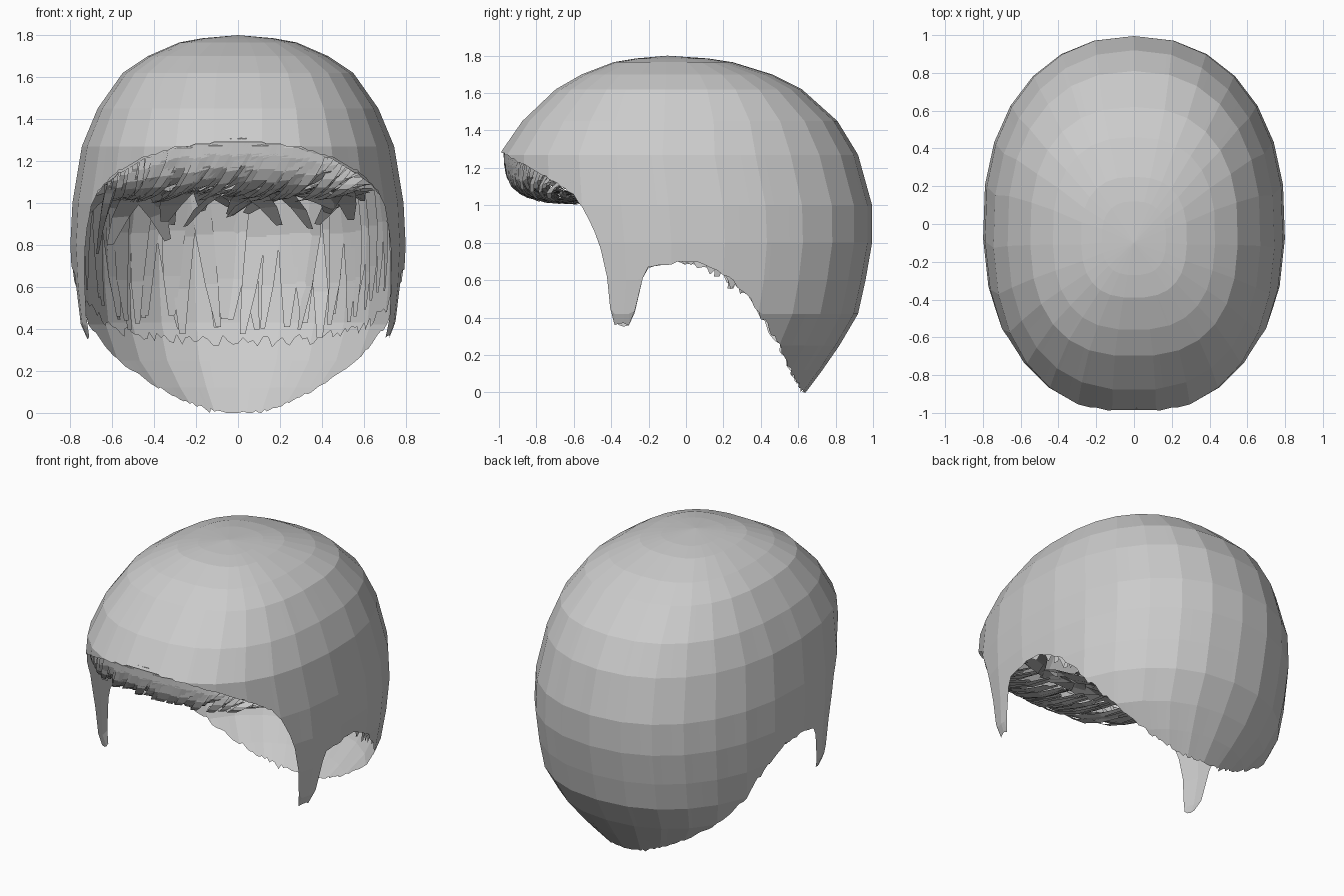
import bpy, bmesh, math, random
from mathutils import Vector

random.seed(4)
if "Cube" in bpy.data.objects:
    bpy.data.objects.remove(bpy.data.objects["Cube"], do_unlink=True)

grey = bpy.data.materials.new("hair_grey")
grey.use_nodes = True
grey.diffuse_color = (0.6, 0.6, 0.6, 1)
grey.node_tree.nodes["Principled BSDF"].inputs["Base Color"].default_value = (0.6, 0.6, 0.6, 1)

# Head sections from the crown down: height, front y, back y, half width
SECTIONS = [(1.8, -.1, -.1, 0), (1.785, -.27, .12, .17), (1.765, -.39, .25, .28),
            (1.7, -.56, .46, .43), (1.62, -.7, .62, .55), (1.45, -.88, .81, .67),
            (1.27, -1.005, .92, .745), (1.0, -1.005, .995, .79), (.8, -.98, .995, .8),
            (.6, -.95, .96, .79), (.42, -.95, .92, .77), (.25, -.9, .82, .7),
            (.12, -.85, .73, .57), (0, -.8, .64, .42)]
# Lower edges as y, z: brow, sideburn, ear notch, nape
HAIRLINE = [(-1, 1.3), (-.9, 1.24), (-.75, 1.16), (-.6, 1.06), (-.56, 1.0), (-.48, .85),
            (-.43, .7), (-.41, .5), (-.39, .38), (-.29, .35), (-.26, .5), (-.22, .67),
            (-.1, .7), (.1, .69), (.25, .6), (.35, .5), (.5, .25), (.63, 0)]
LINER_EDGE = [(-1, 1.3), (-.6, 1.08), (-.5, 1.0), (-.3, .76), (.1, .68), (.3, .55),
              (.6, .4), (.9, .33)]
SIDES, SPLIT = 27, 8


def lerp_table(table, key):
    """Piecewise linear lookup on the first column."""
    rows = sorted(table)
    key = min(max(key, rows[0][0]), rows[-1][0])
    for lo, hi in zip(rows, rows[1:]):
        if key <= hi[0]:
            t = (key - lo[0]) / (hi[0] - lo[0])
            return [a + (b - a) * t for a, b in zip(lo[1:], hi[1:])]


def power(v, e):
    return math.copysign(abs(v) ** e, v)


def head_point(col, z, scale=1.0):
    """Point on the faceted head; col counts fine columns around it."""
    front, back, half = lerp_table(SECTIONS, z)
    mid, depth = (front + back) / 2, (back - front) / 2
    corner, part = divmod(col / SPLIT, 1)
    ends = []
    for k in (corner, corner + 1):
        a = 2 * math.pi * (k + 0.5) / SIDES
        # Squarer at the brow and toward the crown
        e = (0.86 if math.cos(a) > 0 else 0.91) - 0.24 * max(0, z - 1.3)
        ends.append(Vector((half * power(math.sin(a), e), mid - depth * power(math.cos(a), e), z)))
    p = ends[0].lerp(ends[1], part)
    centre = Vector((0, 0, 0.9))
    return centre + (p - centre) * scale


def finish(name, bm):
    bmesh.ops.remove_doubles(bm, verts=bm.verts, dist=0.0005)
    mesh = bpy.data.meshes.new(name)
    bm.to_mesh(mesh)
    bm.free()
    mesh.materials.append(grey)
    obj = bpy.data.objects.new(name, mesh)
    bpy.context.collection.objects.link(obj)


def shell(name, edge, scale, jag):
    """Faceted cap whose columns stop at the given lower edge."""
    bm = bmesh.new()
    grid = []
    for col in range(SIDES * SPLIT):
        stop = 1.7
        while stop > 0.005:
            p = head_point(col, stop, scale)
            if p.z < lerp_table(edge, p.y)[0]:
                break
            stop -= 0.01
        if p.y > -0.5:                           # the brow edge stays clean
            stop = max(0, stop + random.uniform(-jag, jag))
        grid.append([bm.verts.new(head_point(col, max(s[0], stop), scale)) for s in SECTIONS])
    for a, b in zip(grid, grid[1:] + grid[:1]):
        for k in range(len(SECTIONS) - 1):
            bm.faces.new((a[k], a[k + 1], b[k + 1], b[k]))
    bmesh.ops.dissolve_degenerate(bm, dist=0.0005, edges=bm.edges)
    finish(name, bm)


def ribbon(bm, points, side, width):
    """Flat lock of hair, tapered toward its tip."""
    rows = []
    for i, p in enumerate(points):
        w = width * (1 - 0.75 * (i / (len(points) - 1)) ** 2) / 2
        rows.append((bm.verts.new(p - side * w), bm.verts.new(p + side * w)))
    for a, b in zip(rows, rows[1:]):
        bm.faces.new((a[0], b[0], b[1], a[1]))


# Outer cap and ragged inner layer close beneath it
shell("hair_cap", HAIRLINE, 1.0, 0.012)
shell("inner_layer", LINER_EDGE, 0.98, 0.03)

# Fringe swept away from a parting on the right, curling in under the rim
bm = bmesh.new()
COUNT = 75
for i in range(COUNT):
    x0 = -0.6 + 1.22 * i / (COUNT - 1)
    drift = -0.07 if x0 < -0.38 else -0.26 * (1 - 0.5 * abs(x0))
    drop_to = random.uniform(1.0, 1.07)
    curl = random.uniform(0.22, 0.42)
    path = []
    for k in range(7):
        s = k / 6
        x = x0 + drift * s ** 1.4
        y = -0.985 * (1 - min(abs(x) / 0.73, 0.98) ** 2.3) ** 0.44
        top = lerp_table(HAIRLINE, y)[0] + 0.01
        z = top + (min(drop_to, top - 0.05) - top) * math.sin(s * math.pi / 2)
        path.append(Vector((x, y + 0.01 + curl * s ** 2.8, z)))
    side = Vector((1, 0.8 * x0, random.uniform(0, 0.3))).normalized()
    ribbon(bm, path, side, random.uniform(0.05, 0.09))
finish("fringe", bm)

# Loose ends of uneven length behind the fringe
bm = bmesh.new()
for i in range(26):
    x = -0.58 + 1.16 * i / 25
    y = -0.62 + 0.5 * x * x
    lean = random.uniform(-0.25, 0.2)
    fall = random.uniform(0.04, 0.2) + 0.12 * (x < -0.35)
    path = [Vector((x + lean * s, y + 0.3 * s, 1.06 - fall * s * s)) for s in (0, 0.35, 0.7, 1)]
    ribbon(bm, path, Vector((1, 0, random.uniform(-0.4, 0.4))), random.uniform(0.08, 0.16))
finish("fringe_ends", bm)

# Hanging locks lining the inside of the sides and back
bm = bmesh.new()
for i in range(40):
    col = SIDES * SPLIT * (0.27 + 0.46 * i / 39)
    low = lerp_table(LINER_EDGE, head_point(col, 0.7).y)[0] + random.uniform(0, 0.12)
    scale = random.uniform(0.93, 0.96)
    sway = random.uniform(-4, 4)
    path = [head_point(col + sway * t, 1.1 + (low - 1.1) * t, scale) for t in (0, 0.35, 0.7, 1)]
    side = (head_point(col + 1, 0.8) - head_point(col - 1, 0.8)).normalized()
    ribbon(bm, path, side, random.uniform(0.08, 0.14))
finish("inner_locks", bm)
